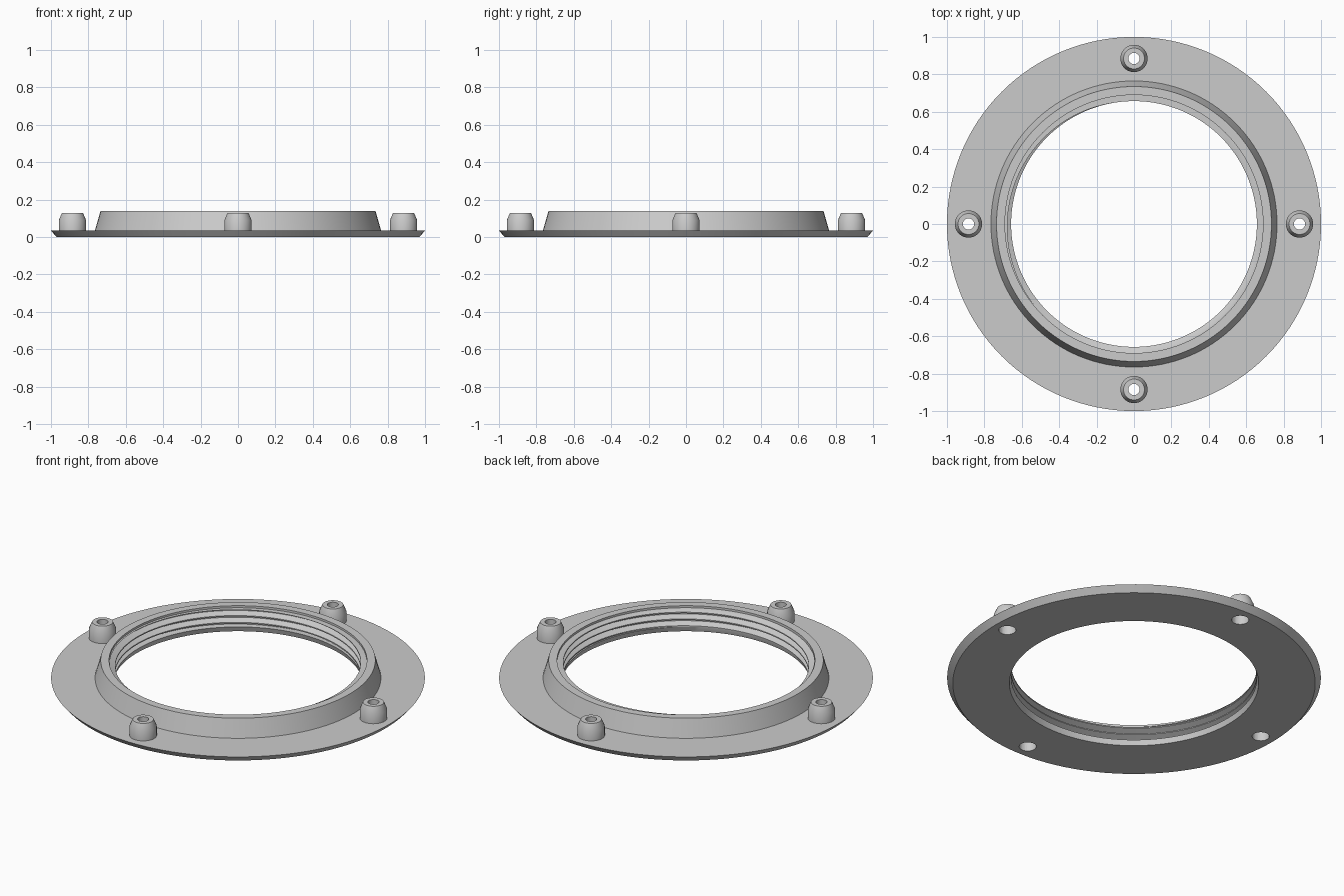
import bpy, bmesh
from math import sin, cos, pi

cube = bpy.data.objects.get("Cube")
if cube:
    bpy.data.objects.remove(cube, do_unlink=True)

grey = bpy.data.materials.new("light grey")
grey.use_nodes = True
colour = (0.6, 0.6, 0.6, 1)
grey.diffuse_color = colour
grey.node_tree.nodes["Principled BSDF"].inputs["Base Color"].default_value = colour


def lathe(name, section, steps, location=(0, 0, 0)):
    """Revolve a closed section; section(turn) gives (radius, z) points."""
    bm = bmesh.new()
    columns = []
    for i in range(steps + 1):
        turn = i / steps
        a = 2 * pi * turn
        columns.append([bm.verts.new((r * cos(a), r * sin(a), z)) for r, z in section(turn)])
    for near, far in zip(columns, columns[1:]):
        for k in range(len(near)):
            bm.faces.new((near[k - 1], far[k - 1], far[k], near[k]))
    bmesh.ops.remove_doubles(bm, verts=bm.verts, dist=1e-5)
    bmesh.ops.recalc_face_normals(bm, faces=bm.faces)
    mesh = bpy.data.meshes.new(name)
    bm.to_mesh(mesh)
    bm.free()
    mesh.materials.append(grey)
    obj = bpy.data.objects.new(name, mesh)
    obj.location = location
    bpy.context.collection.objects.link(obj)
    return obj


def smooth(obj):
    bpy.ops.object.select_all(action='DESELECT')
    obj.select_set(True)
    bpy.context.view_layer.objects.active = obj
    bpy.ops.object.shade_smooth_by_angle(angle=pi / 7)


# Helical thread limits
PITCH, CREST, ROOT = 0.04, 0.657, 0.69
LOW, HIGH = 0.03, 0.128


def thread_radius(phase):
    """Trapezoid wave: flat crest, flank, flat root, flank."""
    p = phase % 1
    blend = min(max((abs(p - 0.5) - 0.06) / 0.36, 0), 1)
    return ROOT + (CREST - ROOT) * blend


def ring_section(turn):
    points = [(0.667, 0), (0.97, 0), (1.0, 0.035), (0.765, 0.035),
              (0.735, 0.14), (0.69, 0.14), (0.69, HIGH)]
    for k in range(5, -3, -1):
        for corner in (0.92, 0.56, 0.44, 0.08):
            z = min(max((k + corner + turn) * PITCH, LOW), HIGH)
            points.append((thread_radius(z / PITCH - turn), z))
    return points + [(CREST, LOW)]


# Flange and threaded collar
ring = lathe("threaded_flange", ring_section, 128)

# Four hollow screw posts, each with a hole through the flange
POST = [(0.073, 0.035), (0.073, 0.09), (0.056, 0.13), (0.03, 0.13),
        (0.03, 0.08), (0.046, 0.08), (0.046, 0.035)]
spots = {"front": (0, -0.885), "back": (0, 0.885), "left": (0.885, 0), "right": (-0.885, 0)}
cutters = []
for side, (x, y) in spots.items():
    smooth(lathe(side + "_screw_post", lambda turn: POST, 32, (x, y, 0)))
    bpy.ops.mesh.primitive_cylinder_add(vertices=32, radius=0.046, depth=0.3, location=(x, y, 0))
    cutter = bpy.context.object
    cutter.name = side + "_hole_cutter"
    cutter.hide_render = True
    cutter.hide_set(True)
    cutters.append(cutter)

smooth(ring)
for cutter in cutters:
    cut = ring.modifiers.new(cutter.name, 'BOOLEAN')
    cut.operation = 'DIFFERENCE'
    cut.solver = 'EXACT'
    cut.object = cutter
